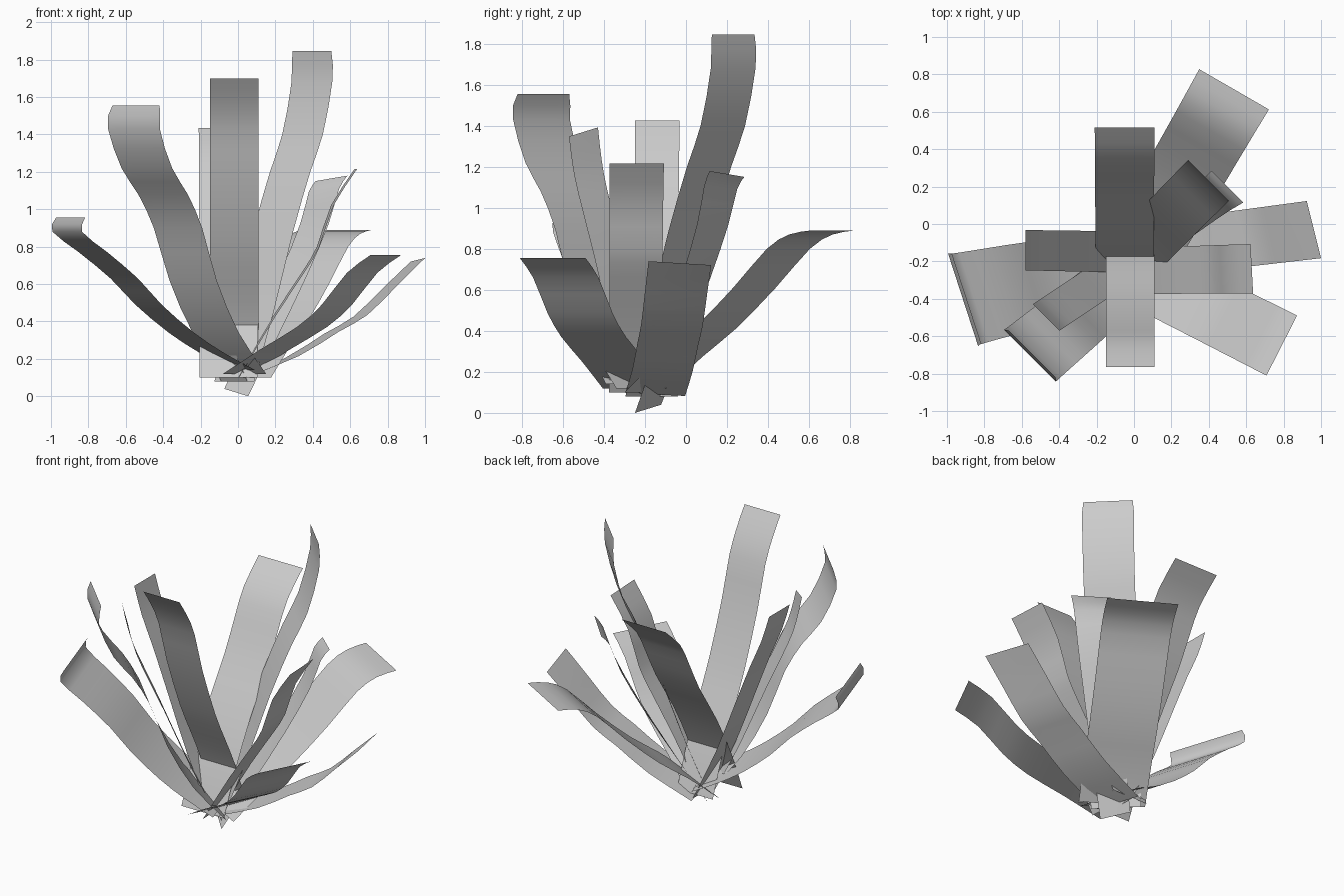
import bpy
from mathutils import Vector
from math import cos, sin, radians

if "Cube" in bpy.data.objects:
    bpy.data.objects.remove(bpy.data.objects["Cube"])


def spline(pts, steps=2):
    """Smooth curve through (t, z) points."""
    p = [Vector(q) for q in pts]
    p = [2 * p[0] - p[1]] + p + [2 * p[-1] - p[-2]]
    out = []
    for i in range(1, len(p) - 2):
        a, b, c, d = p[i - 1:i + 3]
        for k in range(steps):
            u = k / steps
            out.append(0.5 * (2 * b + (c - a) * u + (2 * a - 5 * b + 4 * c - d) * u * u
                              + (3 * b - a - 3 * c + d) * u ** 3))
    return out + [p[-2]]


def leaf(name, base, tip, heading, width, profile, rolls=(0, 0), pinch=1.0):
    """Ribbon leaf rising from base to tip; its cross edge is square to the heading."""
    w0, w1 = width
    side = Vector((-sin(radians(heading)), cos(radians(heading)), 0))
    base, tip = Vector((*base, 0)), Vector((*tip, 0))
    rows = spline(profile)
    cols = 4
    verts, faces = [], []
    for i, (t, z) in enumerate(rows):
        f = i / (len(rows) - 1)
        w = (w0 + (w1 - w0) * f) * (pinch if f == 1 else 1)
        roll = rolls[0] * (1 - f) ** 2 + rolls[1] * f * f
        for j in range(cols + 1):
            s = (j / cols - 0.5) * w
            verts.append(base.lerp(tip, t) + side * s + Vector((0, 0, z + roll * s)))
    n = cols + 1
    for i in range(len(rows) - 1):
        for j in range(cols):
            a = i * n + j
            faces.append((a, a + 1, a + n + 1, a + n))
    me = bpy.data.meshes.new(name)
    me.from_pydata(verts, [], faces)
    me.polygons.foreach_set("use_smooth", [True] * len(faces))
    bpy.context.collection.objects.link(bpy.data.objects.new(name, me))


# Upright leaves at front and back, crossing each other near the root
leaf("front_leaf", (-.02, -.18), (-.02, -.765), -90, (.26, .26),
     [(-.2, .1), (0, .4), (.17, .6), (.36, .82), (.59, 1.16), (.73, 1.43), (.86, 1.58), (1, 1.7)])
leaf("back_leaf", (-.05, -.2), (-.05, .515), 90, (.31, .32),
     [(-.13, .1), (.03, .37), (.25, .66), (.5, .93), (.65, 1.13), (.78, 1.29), (1, 1.435)])

# Leaves towards the back right
leaf("tall_back_right_leaf", (-.02, -.19), (.395, .23), 45, (.3, .31),
     [(0, .08), (.25, .45), (.5, .88), (.72, 1.2), (.88, 1.4), (1.0, 1.68), (1, 1.845)],
     pinch=.95)
leaf("low_back_right_leaf", (.004, -.2), (.535, .72), 60, (.4, .43),
     [(0, .1), (.19, .27), (.37, .41), (.58, .61), (.76, .8), (.88, .87), (1, .89)])
leaf("small_back_right_leaf", (-.01, -.185), (.5, .2), 45, (.18, .24),
     [(0, .02), (.3, .33), (.6, .65), (.82, .92), (.92, 1.1), (1, 1.165)], (.22, -.12))

# Leaves towards the right
leaf("low_right_leaf", (0, -.15), (.962, -.03), 14, (.3, .315),
     [(0, .09), (.3, .21), (.52, .34), (.68, .43), (.84, .58), (1, .73)], (-.05, -.06))
leaf("right_leaf", (0, -.25), (.63, -.24), 3, (.25, .265),
     [(0, .1), (.3, .42), (.55, .66), (.68, .8), (.8, 1.02), (1, 1.215)])
leaf("front_right_leaf", (0, -.25), (.79, -.65), -27, (.35, .36),
     [(0, .12), (.25, .25), (.5, .37), (.67, .49), (.84, .66), (1, .755)])

# Leaves towards the left
leaf("tall_front_left_leaf", (.03, -.22), (-.545, -.695), 225, (.34, .4),
     [(0, .12), (.26, .34), (.47, .62), (.61, .9), (.75, 1.08), (.9, 1.22), (1.02, 1.43), (1, 1.555)],
     pinch=.89)
leaf("small_front_left_leaf", (-.02, -.2), (-.47, -.5), 225, (.2, .2),
     [(0, .08), (.3, .4), (.6, .78), (.85, 1.08), (.94, 1.22), (1, 1.37)], (0, -.22))
leaf("left_leaf", (-.02, -.15), (-.58, -.14), 180, (.22, .215),
     [(0, .08), (.3, .43), (.55, .78), (.75, 1.06), (.9, 1.25), (1, 1.425)])
leaf("low_left_leaf", (.03, -.2), (-.895, -.4), 198, (.4, .53),
     [(0, .14), (.18, .23), (.36, .34), (.55, .49), (.69, .63), (.87, .77), (1.02, .88), (1, .955)],
     pinch=.95)
